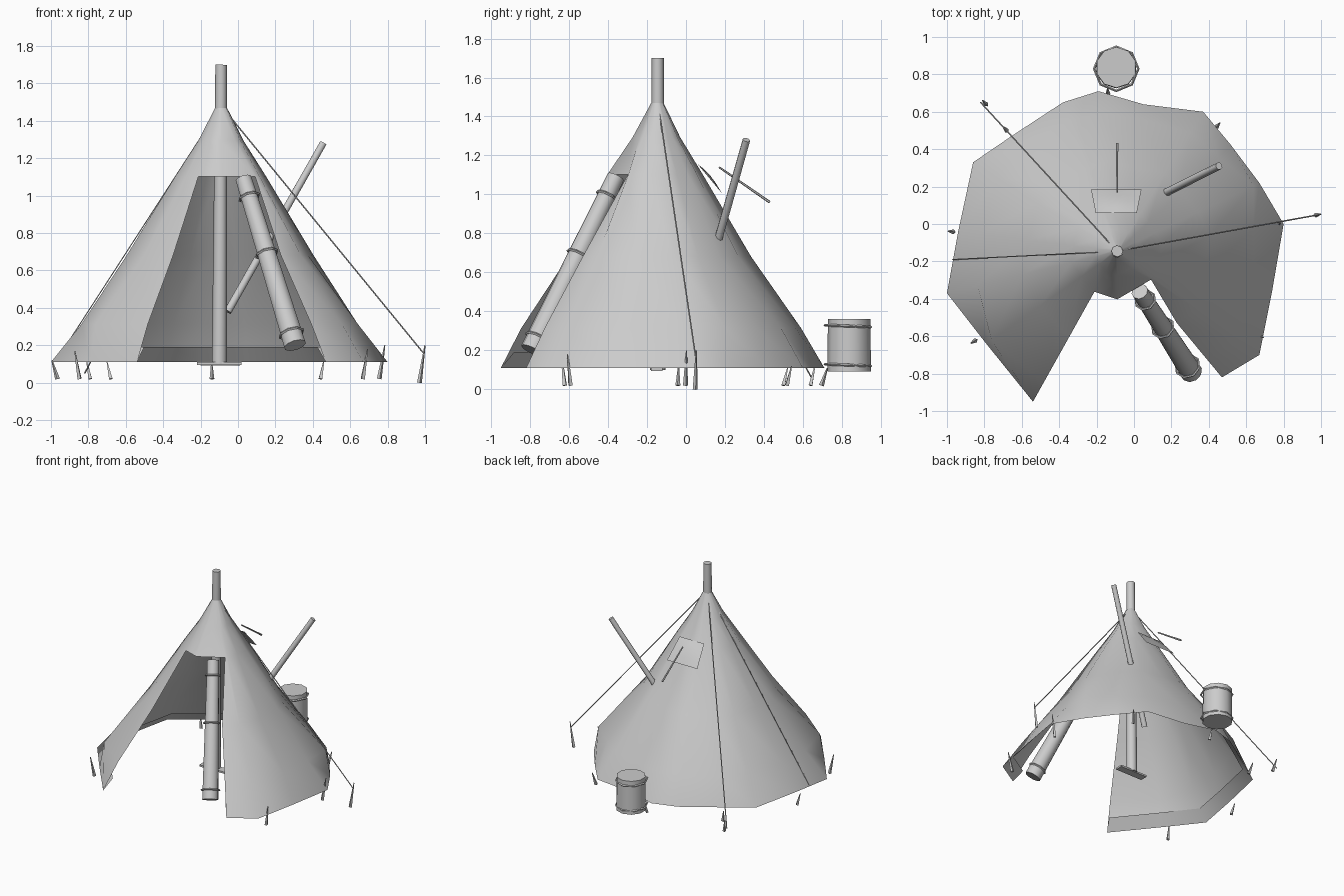
import bpy, bmesh, math
from mathutils import Vector

if "Cube" in bpy.data.objects:
    bpy.data.objects.remove(bpy.data.objects["Cube"])


def finish(name, bm, angle=40):
    me = bpy.data.meshes.new(name)
    bm.to_mesh(me)
    bm.free()
    me.shade_smooth()
    me.set_sharp_from_angle(angle=math.radians(angle))
    ob = bpy.data.objects.new(name, me)
    bpy.context.collection.objects.link(ob)
    return ob


def rod(name, a, b, ra, rb, sides=8):
    """Tapered cylinder from a to b."""
    a, b = Vector(a), Vector(b)
    d = b - a
    bm = bmesh.new()
    bmesh.ops.create_cone(bm, cap_ends=True, segments=sides, radius1=ra,
                          radius2=rb, depth=d.length)
    ob = finish(name, bm, 50)
    ob.location = (a + b) / 2
    ob.rotation_euler = d.to_track_quat('Z', 'Y').to_euler()
    return ob


def strap(name, center, axis, radius, thick=0.007, sides=8):
    """Thin ring around an axis."""
    bpy.ops.mesh.primitive_torus_add(
        major_segments=sides, minor_segments=4, major_radius=radius,
        minor_radius=thick, location=center,
        rotation=Vector(axis).to_track_quat('Z', 'Y').to_euler())
    bpy.context.object.name = name


def box(name, center, size):
    bm = bmesh.new()
    bmesh.ops.create_cube(bm, size=1)
    for v in bm.verts:
        v.co = Vector((v.co.x * size[0], v.co.y * size[1], v.co.z * size[2]))
    ob = finish(name, bm)
    ob.location = center
    return ob


# Tent canvas: hem points (x, y, lower wall bulge, middle bulge), going round
# from the right door edge to the left; the last only exists in the hood
AX, AY, TOP, HEM = -0.09, -0.145, 1.47, 0.11
hem = [(0.47, -0.82, 0.86, 0.57), (0.67, -0.70, 0.85, 0.56),
       (0.74, -0.35, 0.88, 0.56), (0.80, 0.0, 0.82, 0.555),
       (0.67, 0.22, 0.96, 0.57), (0.52, 0.42, 0.89, 0.56),
       (0.37, 0.60, 0.85, 0.555), (0.05, 0.64, 0.90, 0.57),
       (-0.19, 0.71, 0.86, 0.56), (-0.38, 0.65, 0.88, 0.56),
       (-0.64, 0.48, 0.91, 0.57), (-0.86, 0.33, 0.83, 0.55),
       (-0.94, -0.04, 0.86, 0.56), (-1.0, -0.37, 0.82, 0.555),
       (-0.79, -0.64, 0.96, 0.59), (-0.54, -0.95, 0.87, 0.57),
       (-0.09, -1.10, 0.86, 0.57)]
n = len(hem)
bm = bmesh.new()
rings = []
for t, f in ((0.0, 0.035), (0.13, 0.135), (0.27, 0.27), (0.58, "mid"),
             (0.85, "low"), (1.0, 1.0), (0.94, 0.915)):
    ring = []
    for i, (x, y, low, mid) in enumerate(hem):
        if i == n - 1 and t > 0.3:
            ring.append(None)
            continue
        s = {"mid": mid, "low": low}.get(f, f)
        tuck = 0.03 if i == 0 and t == 0.27 else 0.0
        ring.append(bm.verts.new((AX + (x - AX) * s + tuck,
                                  AY + (y - AY) * s + tuck,
                                  TOP + (HEM - TOP) * t)))
    rings.append(ring)
for lo, hi in zip(rings, rings[1:]):
    for i in range(n):
        j = (i + 1) % n
        quad = (lo[i], hi[i], hi[j], lo[j])
        if None not in quad:
            bm.faces.new(quad)
finish("tent_canvas", bm, 60)

# Centre pole and its foot plank
rod("centre_pole", (AX - 0.01, AY, 0.10), (AX, AY, 1.70), 0.04, 0.031, 8)
box("pole_foot", (-0.10, -0.15, 0.1025), (0.24, 0.06, 0.014))

# Slanted pole poking through the wall
rod("slanted_pole", (-0.055, 0.055, 0.38), (0.455, 0.31, 1.28), 0.022, 0.02, 8)

# Rolled-up door flap with three straps
top, bot = Vector((0.03, -0.36, 1.09)), Vector((0.305, -0.79, 0.20))
rod("door_roll", top, bot, 0.045, 0.061, 10)
for k, t in enumerate((0.11, 0.45, 0.93)):
    strap(f"door_strap_{k + 1}", top.lerp(bot, t), bot - top,
          0.053 + 0.014 * t)

# Vent flap lying on the back wall, puffed in the middle, with its prop stick
bm = bmesh.new()
bmesh.ops.create_grid(bm, x_segments=4, y_segments=4, size=0.5)
for v in bm.verts:
    u, w = v.co.x, v.co.y + 0.5
    puff = 0.02 * math.cos(math.pi * u) * math.sin(math.pi * w)
    v.co = Vector((-0.095 + u * (0.27 - 0.05 * (1 - w)), 0.06 + 0.125 * w,
                   1.155 - 0.15 * w + puff))
finish("vent_flap", bm)
rod("vent_prop", (-0.09, 0.17, 1.14), (-0.09, 0.43, 0.96), 0.005, 0.007, 6)

# Bucket behind the tent with two hoops
rod("bucket", (-0.095, 0.837, 0.092), (-0.095, 0.837, 0.36), 0.112, 0.109, 10)
for k, z in enumerate((0.125, 0.325)):
    strap(f"bucket_hoop_{k + 1}", (-0.095, 0.83, z), (0, 0.04, 1), 0.118)

# Guy ropes from the peak; the third lies against the wall
for k, (end, r) in enumerate((((0.99, 0.05, 0.16), 0.004),
                              ((-0.82, 0.65, 0.05), 0.004),
                              ((-0.97, -0.19, 0.12), 0.003))):
    rod(f"guy_rope_{k + 1}", (AX, AY, 1.48), end, r, r, 5)

# Ground pegs: narrow at the top, wider at the foot
pegs = [(-0.98, -0.04, 0.12), (-0.86, -0.63, 0.17), (-0.69, 0.51, 0.11),
        (-0.14, 0.71, 0.11), (0.45, 0.53, 0.12), (0.68, -0.60, 0.18),
        (0.77, 0.0, 0.20), (0.985, 0.05, 0.20), (-0.80, 0.65, 0.12)]
for k, (x, y, h) in enumerate(pegs):
    out = Vector((x - AX, y - AY, 0)).normalized() * 0.015
    low = 0.0 if x > 0.9 else 0.02
    rod(f"peg_{k + 1}", (x - out.x, y - out.y, low), (x + out.x, y + out.y, h),
        0.013, 0.003, 4)
